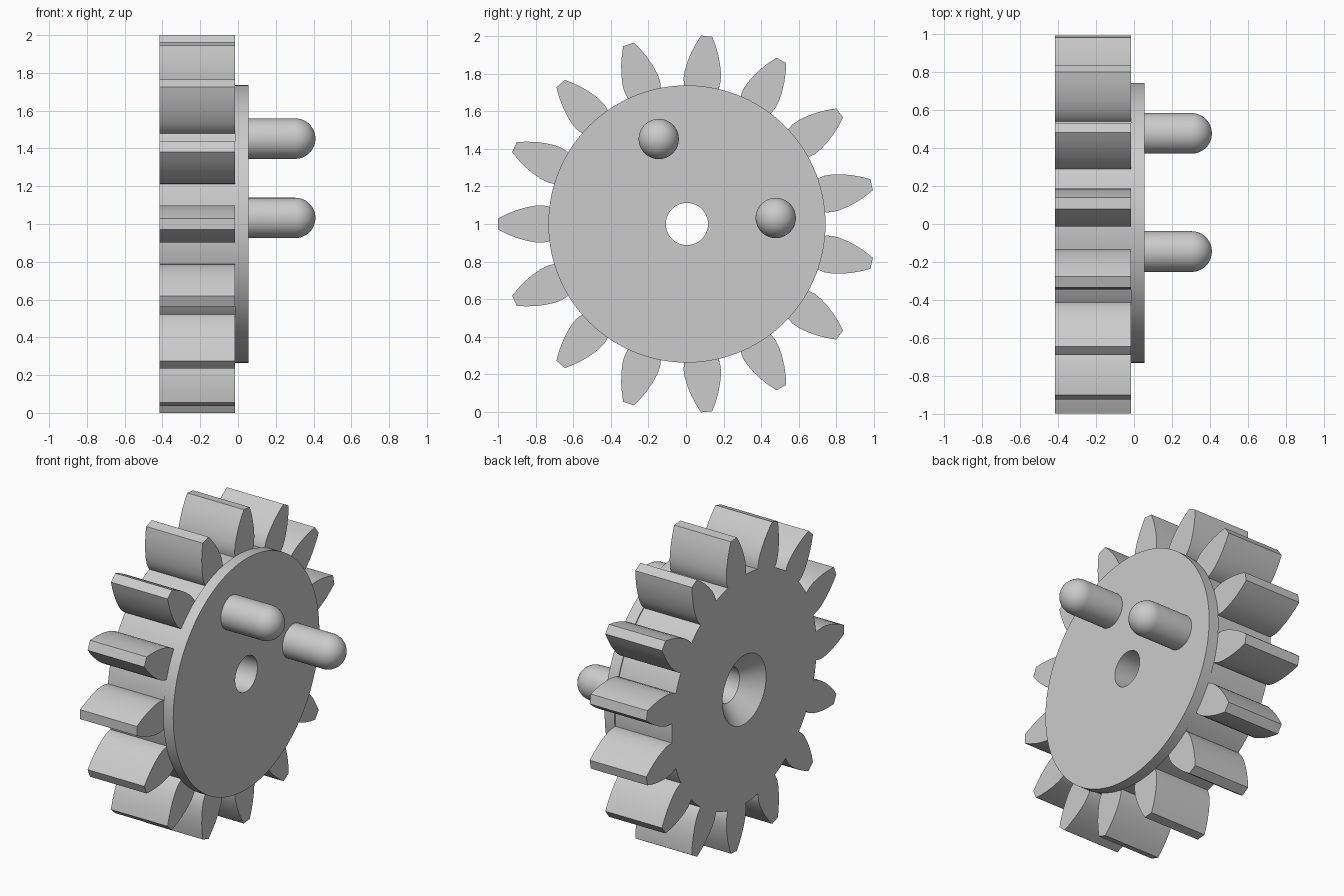
import bpy, bmesh, math
from mathutils import Matrix, Vector

cube = bpy.data.objects.get("Cube")
if cube:
    bpy.data.objects.remove(cube, do_unlink=True)

GREY = (0.6, 0.6, 0.6, 1.0)
mat = bpy.data.materials.new("light grey")
mat.use_nodes = True
mat.diffuse_color = GREY
mat.node_tree.nodes["Principled BSDF"].inputs["Base Color"].default_value = GREY

CENTRE = Vector((0, 0.005, 1.0))   # wheel axis runs along x
BACK, FRONT, PLATE = -0.415, -0.015, 0.055
TEETH = 15


def finish(bm, name, location):
    """Turn a bmesh into a smooth-by-angle object."""
    bmesh.ops.remove_doubles(bm, verts=bm.verts, dist=1e-5)
    bmesh.ops.recalc_face_normals(bm, faces=bm.faces)
    mesh = bpy.data.meshes.new(name)
    bm.to_mesh(mesh)
    bm.free()
    mesh.materials.append(mat)
    obj = bpy.data.objects.new(name, mesh)
    obj.location = location
    bpy.context.collection.objects.link(obj)
    bpy.ops.object.select_all(action='DESELECT')
    obj.select_set(True)
    bpy.context.view_layer.objects.active = obj
    bpy.ops.object.shade_smooth_by_angle(angle=math.radians(30))
    return obj


def lathe(name, profile, location, closed, steps):
    """Spin an (x, radius) profile around the x axis."""
    bm = bmesh.new()
    verts = [bm.verts.new((x, 0, r)) for x, r in profile]
    pairs = list(zip(verts, verts[1:]))
    if closed:
        pairs.append((verts[-1], verts[0]))
    edges = [bm.edges.new(p) for p in pairs]
    bmesh.ops.spin(bm, geom=verts + edges, cent=(0, 0, 0), axis=(1, 0, 0),
                   angle=math.tau, steps=steps, use_merge=False)
    return finish(bm, name, location)


# Wheel body: hub, front plate, centre bore and countersink at the back
lathe("gear_body", [
    (BACK, 0.22), (BACK, 0.73), (FRONT, 0.73), (FRONT, 0.737),
    (PLATE, 0.737), (PLATE, 0.112), (BACK + 0.112, 0.112),
], CENTRE, True, 120)

# Teeth: one leaf-shaped outline, extruded and repeated around the axis
half = [(0.71, 0.085), (0.74, 0.094), (0.77, 0.099), (0.81, 0.097),
        (0.86, 0.087), (0.91, 0.072), (0.96, 0.052), (1.004, 0.03)]
outline = half + [(r, -w) for r, w in reversed(half)]
bm = bmesh.new()
for i in range(TEETH):
    turn = Matrix.Rotation(math.pi + i * math.tau / TEETH, 4, 'X')
    face = bm.faces.new([bm.verts.new(turn @ Vector((BACK, r, w)))
                         for r, w in outline])
    ext = bmesh.ops.extrude_face_region(bm, geom=[face], use_keep_orig=True)
    bmesh.ops.translate(bm, vec=(FRONT - BACK, 0, 0),
                        verts=[v for v in ext["geom"]
                               if isinstance(v, bmesh.types.BMVert)])
finish(bm, "gear_teeth", CENTRE)

# Two round-ended pins on the front plate
RADIUS, DOME = 0.107, 0.303
pin = [(PLATE - 0.01, RADIUS)]
for i in range(13):
    a = i / 12 * math.pi / 2
    pin.append((DOME + RADIUS * math.sin(a), RADIUS * math.cos(a)))
for name, y, z in (("upper_pin", -0.145, 1.452), ("side_pin", 0.477, 1.032)):
    lathe(name, pin, (0, y, z), False, 48)
